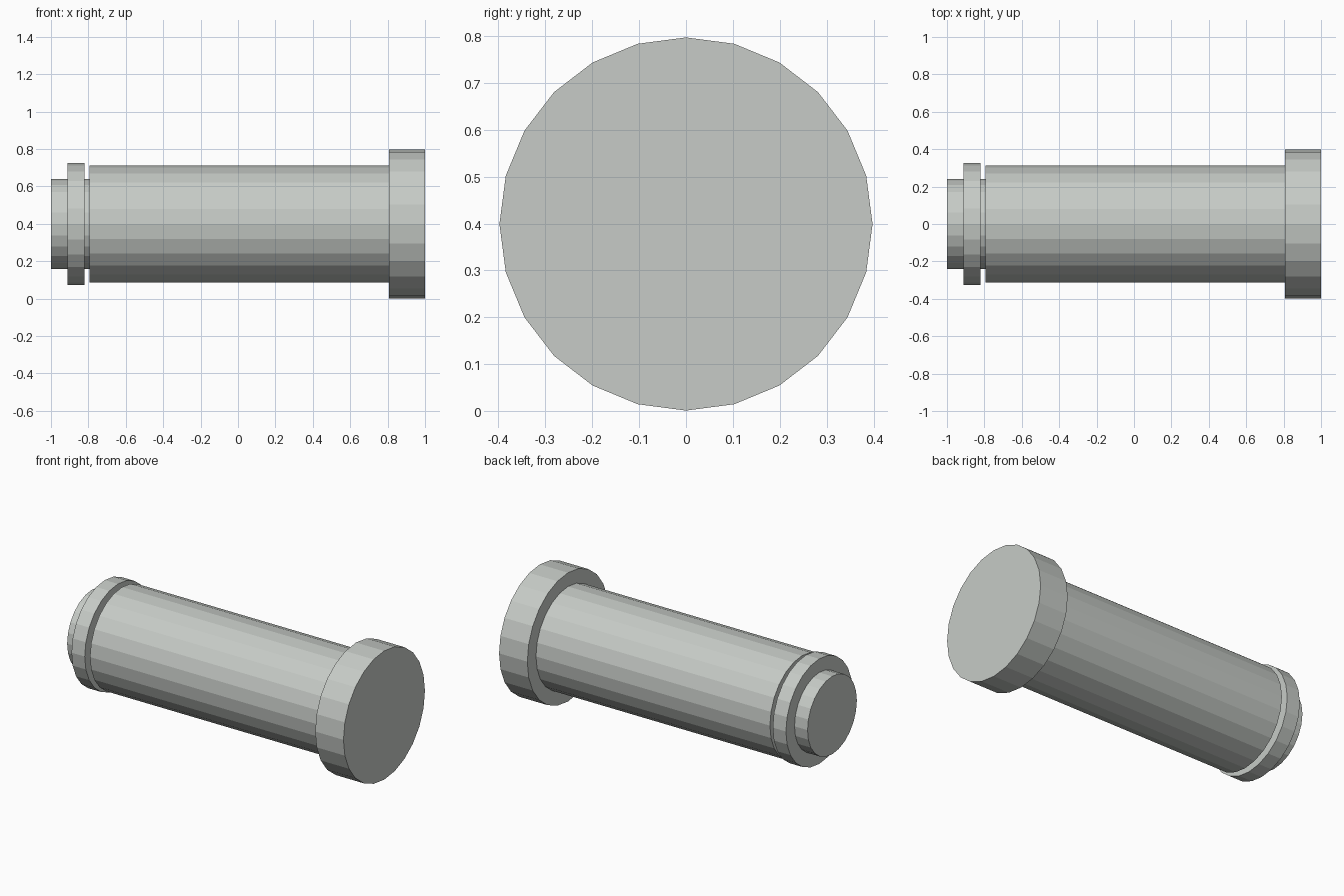
import bpy
import math

cube = bpy.data.objects.get("Cube")
if cube:
    bpy.data.objects.remove(cube, do_unlink=True)

SIDES = 24
AXIS_HEIGHT = 0.399

# Single pale steel colour
steel = bpy.data.materials.new("pale_grey_steel")
steel.use_nodes = True
colour = (0.57, 0.60, 0.57, 1.0)
steel.diffuse_color = colour
steel.node_tree.nodes["Principled BSDF"].inputs["Base Color"].default_value = colour


def disc(name, x_start, x_end, radius):
    """Flat-sided cylinder lying along x."""
    bpy.ops.mesh.primitive_cylinder_add(
        vertices=SIDES, radius=radius, depth=x_end - x_start,
        location=((x_start + x_end) / 2, 0, AXIS_HEIGHT),
        rotation=(0, math.pi / 2, 0))
    part = bpy.context.object
    part.name = name
    part.data.materials.append(steel)
    return part


# Pin: wide head, long shaft, narrow neck and retaining ring
disc("head", 0.807, 1.0, 0.398)
disc("shaft", -0.793, 0.807, 0.313)
disc("neck", -1.0, -0.793, 0.241)
disc("retaining_ring", -0.911, -0.821, 0.325)
